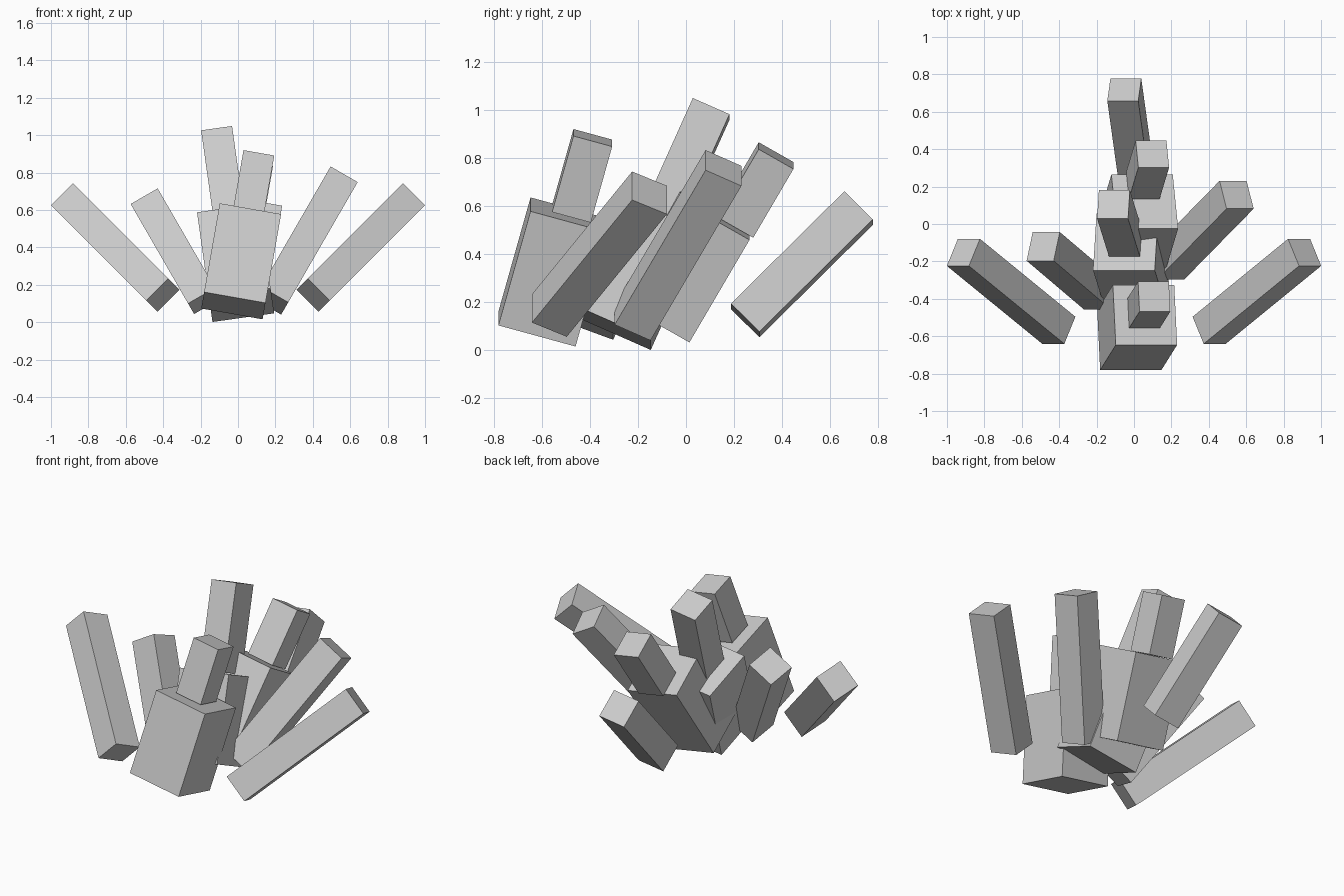
import bpy
import bmesh
from math import radians
from mathutils import Matrix, Vector, Euler

if "Cube" in bpy.data.objects:
    bpy.data.objects.remove(bpy.data.objects["Cube"])

grey = bpy.data.materials.new("crystal_grey")
grey.diffuse_color = (0.6, 0.6, 0.6, 1.0)
grey.use_nodes = True
grey.node_tree.nodes["Principled BSDF"].inputs["Base Color"].default_value = grey.diffuse_color


def prism(name, centre, width, length, back_tilt, side_lean):
    """Square prism tilted back (towards +y), then leaned sideways (towards +x)."""
    bm = bmesh.new()
    bmesh.ops.create_cube(bm, size=1.0)
    turn = Euler((radians(-back_tilt), radians(side_lean), 0)).to_matrix().to_4x4()
    size = Matrix.Diagonal((width, width, length, 1))
    bm.transform(Matrix.Translation(Vector(centre)) @ turn @ size)
    mesh = bpy.data.meshes.new(name)
    bm.to_mesh(mesh)
    bm.free()
    mesh.materials.append(grey)
    obj = bpy.data.objects.new(name, mesh)
    bpy.context.collection.objects.link(obj)
    return obj


THICK, THIN = 0.333, 0.167

# Outer shards, one on each side
for side, label in ((-1, "left"), (1, "right")):
    prism("outer_shard_" + label, (side * 0.657, -0.36, 0.40), THIN, 0.833, 30, side * 45)

# Inner shards
prism("inner_shard_right", (0.363, -0.033, 0.437), THIN, 0.833, 27, 30)
prism("inner_shard_left", (-0.332, -0.25, 0.38), THIN, 0.667, 23, -30)

# Thick blocks with a slim shard growing from each
prism("front_block", (0.017, -0.553, 0.326), THICK, 0.5, 15.5, 10)
prism("front_tip", (0.08, -0.432, 0.726), THIN, 0.333, 15.5, 10)
prism("middle_block", (-0.013, -0.197, 0.318), THICK, 0.5, 24, -8)
prism("middle_tip", (-0.078, 0.003, 0.778), THIN, 0.5, 24, -8)
prism("back_block", (0.02, -0.005, 0.357), THICK, 0.5, 30, 10)
prism("back_tip", (0.073, 0.291, 0.667), THIN, 0.335, 30, 10)

# Rear shard leaning far back
prism("rear_shard", (-0.019, 0.482, 0.358), THIN, 0.667, 45, -8)
